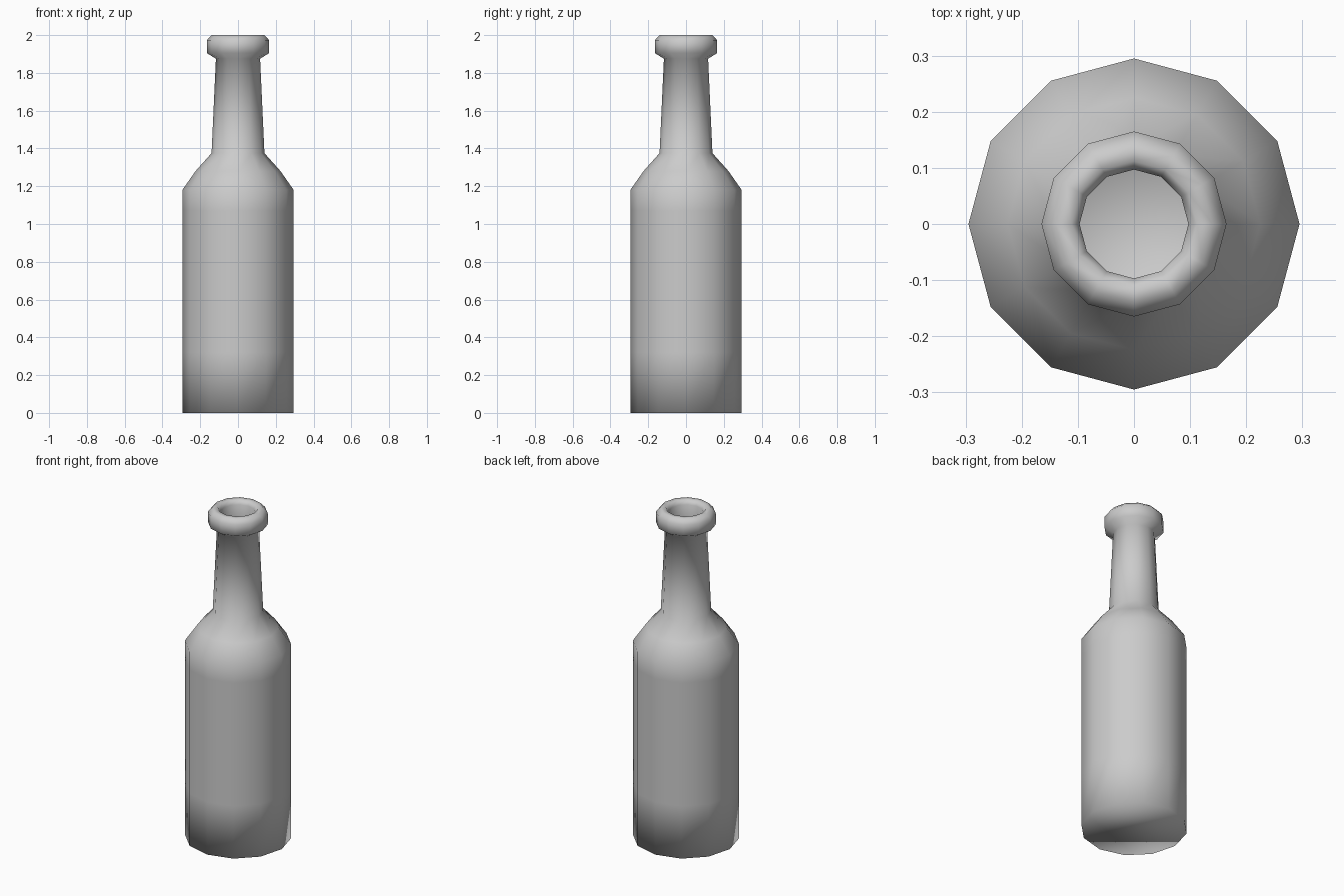
import bpy, bmesh, math

if "Cube" in bpy.data.objects:
    bpy.data.objects.remove(bpy.data.objects["Cube"])

SIDES = 12

# Bottle profile (radius, height) from base up, over the lip and into the mouth
PROFILE = [
    (0.295, 0.0), (0.295, 0.32), (0.295, 1.07), (0.295, 1.18),
    (0.225, 1.28), (0.14, 1.375), (0.117, 1.875),
    (0.165, 1.905), (0.165, 1.973), (0.14, 2.0), (0.112, 2.0),
    (0.097, 1.975), (0.097, 1.88),
]


def lathe(name, profile, sides):
    bm = bmesh.new()
    rings = []
    for r, z in profile:
        rings.append([bm.verts.new((r * math.cos(2 * math.pi * i / sides),
                                    r * math.sin(2 * math.pi * i / sides), z))
                      for i in range(sides)])
    for low, high in zip(rings, rings[1:]):
        for i in range(sides):
            j = (i + 1) % sides
            bm.faces.new((low[i], low[j], high[j], high[i]))
    # Flat base
    bm.faces.new(rings[0][::-1])
    for f in bm.faces:
        f.smooth = True
    mesh = bpy.data.meshes.new(name)
    bm.to_mesh(mesh)
    bm.free()
    obj = bpy.data.objects.new(name, mesh)
    bpy.context.collection.objects.link(obj)
    return obj


lathe("bottle", PROFILE, SIDES)
